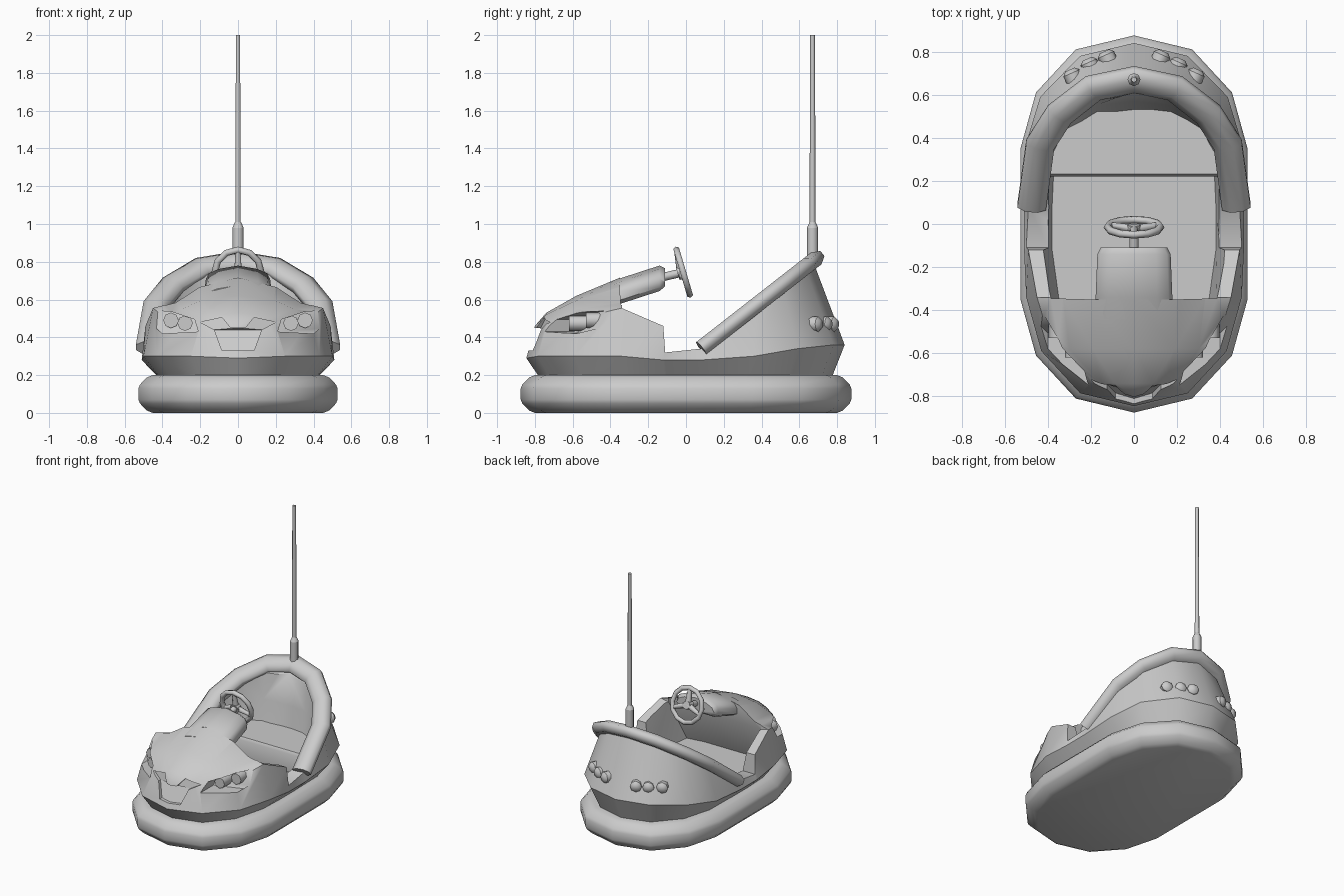
import bpy, bmesh, math
from mathutils import Vector, Matrix

if "Cube" in bpy.data.objects:
    bpy.data.objects.remove(bpy.data.objects["Cube"])

gray = bpy.data.materials.new("plain_gray")
gray.use_nodes = True
gray.diffuse_color = (0.6, 0.6, 0.6, 1)
gray.node_tree.nodes["Principled BSDF"].inputs["Base Color"].default_value = gray.diffuse_color


def activate(ob):
    bpy.ops.object.select_all(action='DESELECT')
    ob.select_set(True)
    bpy.context.view_layer.objects.active = ob


def smooth(ob, angle=40):
    activate(ob)
    bpy.ops.object.shade_smooth_by_angle(angle=math.radians(angle))


def finish(name, bm, angle=40):
    bmesh.ops.remove_doubles(bm, verts=bm.verts, dist=0.0005)
    bmesh.ops.recalc_face_normals(bm, faces=bm.faces)
    mesh = bpy.data.meshes.new(name)
    bm.to_mesh(mesh)
    bm.free()
    ob = bpy.data.objects.new(name, mesh)
    bpy.context.collection.objects.link(ob)
    mesh.materials.append(gray)
    smooth(ob, angle)
    return ob


def add_face(bm, points):
    unique = []
    for p in points:
        if tuple(p) not in unique:
            unique.append(tuple(p))
    if len(unique) > 2:
        bm.faces.new([bm.verts.new(p) for p in unique])


def strip(bm, a, b):
    for i in range(len(a) - 1):
        add_face(bm, (a[i], a[i + 1], b[i + 1], b[i]))


def loft(name, rings, angle=40):
    """Skin closed rings and cap both ends."""
    bm = bmesh.new()
    for a, b in zip(rings, rings[1:]):
        strip(bm, a + a[:1], b + b[:1])
    add_face(bm, rings[0])
    add_face(bm, rings[-1])
    return finish(name, bm, angle)


def rod(name, start, end, r1, r2, sides, angle=50):
    start, end = Vector(start), Vector(end)
    bm = bmesh.new()
    turn = (end - start).to_track_quat('Z', 'Y').to_matrix().to_4x4()
    bmesh.ops.create_cone(bm, cap_ends=True, segments=sides, radius1=r1, radius2=r2,
                          depth=(end - start).length,
                          matrix=Matrix.Translation((start + end) / 2) @ turn)
    return finish(name, bm, angle)


def both_sides(half):
    """Close a half outline by reflecting it in x."""
    return half + [(-p[0], *p[1:]) for p in reversed(half) if p[0] > 0]


def apply_modifier(ob, kind, **settings):
    mod = ob.modifiers.new(kind.title(), kind)
    for key, value in settings.items():
        setattr(mod, key, value)
    activate(ob)
    bpy.ops.object.modifier_move_to_index(modifier=mod.name, index=0)
    bpy.ops.object.modifier_apply(modifier=mod.name)


def carve(ob, cutter):
    cutter.hide_render = True
    apply_modifier(ob, 'BOOLEAN', operation='DIFFERENCE', solver='EXACT', object=cutter)
    bpy.data.objects.remove(cutter)


# Rubber bumper ring with closed underside
outline = both_sides([(0, -.875), (.27, -.81), (.455, -.61), (.527, -.35),
                      (.527, .35), (.455, .61), (.27, .81), (0, .875)])
bumper_rings = []
for inset, z in ((.075, 0), (.045, .012), (.008, .05), (0, .07), (0, .13),
                 (.008, .15), (.045, .188), (.075, .2)):
    bumper_rings.append([(x * (1 - inset / .527), y * (1 - inset / .875), z) for x, y in outline])
loft("bumper", bumper_rings)

# Body solid: belt and shoulder stations run from nose to tail
belt = [(0, -.845, .29), (.25, -.785, .3), (.43, -.59, .3), (.5, -.34, .3), (.51, -.12, .28),
        (.51, -.11, .28), (.51, .08, .28), (.505, .36, .3), (.435, .59, .34), (.25, .78, .36), (0, .84, .36)]
shoulder = [(0, -.8, .46), (.2, -.74, .46), (.38, -.57, .5), (.45, -.34, .555), (.49, -.12, .46),
            (.5, -.11, .32), (.49, .08, .34), (.44, .37, .57), (.345, .51, .68), (.19, .63, .77), (0, .67, .81)]
keel = [(x * .83, y * .92, .19) for x, y, z in belt]
flank = [shoulder[0], (.15, -.74, .495), (.3, -.58, .55), (.33, -.34, .585)]
hood = [shoulder[0], (.09, -.74, .52), (.19, -.58, .595), (.2, -.34, .67)]
ridge = [shoulder[0], (0, -.74, .53), (0, -.58, .62), (0, -.34, .72)]
lid = [(0, -.34, .45)] + [(0, y, z) for x, y, z in shoulder[4:]]
bm = bmesh.new()
strip(bm, [(0, y, z) for x, y, z in keel], keel)
strip(bm, keel, belt)
strip(bm, belt, shoulder)
strip(bm, shoulder[:4], flank)
strip(bm, flank, hood)
strip(bm, hood, ridge)
add_face(bm, (ridge[3], hood[3], flank[3], shoulder[3], lid[0]))
strip(bm, shoulder[3:], lid)
body = finish("body", bm)
apply_modifier(body, 'MIRROR', use_clip=True)

# Cockpit hollow with footwell running under the hood
floor = [(0, -.5), (.2, -.5), (.33, -.48), (.38, -.12), (.38, .08), (.37, .3), (.31, .42), (.17, .49), (0, .49)]
mouth = [(0, -.35), (.2, -.35), (.385, -.345), (.435, -.12), (.465, .08), (.42, .36), (.33, .5), (.18, .61), (0, .65)]
middle = mouth[:4] + [((a + c) / 2, (b + d) / 2) for (a, b), (c, d) in zip(floor[4:], mouth[4:])]
carve(body, loft("cockpit_cutter", [[(x, y, z) for x, y in both_sides(ring)]
                                    for ring, z in ((floor, .23), (middle, .54), (mouth, 1))]))

# Headlamp pockets: flat shelf with a sloping back
eye = [(.21, .43), (.4, .42), (.46, .47), (.42, .54), (.35, .535), (.23, .495)]
for side in (1, -1):
    carve(body, loft("lamp_pocket_cutter", [
        [(side * x, -.95, z) for x, z in eye],
        [(side * x, -.6 + .5 * (x - .21) + .6 * (z - .42), z) for x, z in eye]]))

# Shallow grille recess in the nose
grille = both_sides([(0, .33), (.085, .33), (.125, .44), (.2, .48), (.085, .505), (.04, .45), (0, .45)])
carve(body, loft("grille_cutter", [
    [(x, -.95, z) for x, z in grille],
    [(x, -.81 + .3 * abs(x) + .25 * (z - .33), z) for x, z in grille]]))
smooth(body, 52)

# Dashboard cowl
cowl_rings = []
for y, top, low, width in ((-.44, .675, .56, .185), (-.34, .715, .58, .178), (-.14, .78, .645, .17), (-.11, .765, .67, .155)):
    half = [(0, y, top), (width * .6, y, top - .018), (width * .9, y, top - .04), (width, y, top - .07),
            (width, y, low + .02), (width * .8, y, low), (0, y, low)]
    cowl_rings.append(both_sides(half))
loft("dashboard_cowl", cowl_rings, 50)

# Bench seat
bench = both_sides([(0, .22), (.4, .22), (.4, .32), (.34, .44), (.2, .52), (0, .54)])
loft("bench_seat", [[(x, y + dy, z) for x, y in bench]
                    for z, dy in ((.22, .01), (.37, 0), (.39, .012))])

# Padded rim around the seat back, swept in a tilted plane
half_path = [(.475, .08), (.435, .37), (.345, .51), (.19, .63), (0, .67)]
path = [Vector((x, y, .35 + .78 * (y - .09))) for x, y in both_sides(half_path)]
normal = Vector((0, -.615, .788))
rim_rings = []
for i, p in enumerate(path):
    tangent = path[min(i + 1, len(path) - 1)] - path[max(i - 1, 0)]
    across = tangent.cross(normal).normalized()
    ring = []
    for k in range(8):
        a = math.tau * (k + .5) / 8
        ring.append(tuple(p + across * .072 * math.cos(a) + normal * .045 * math.sin(a)))
    rim_rings.append(ring)
loft("padded_rim", rim_rings, 60)

# Steering wheel, spokes and column
tilt = Matrix.Translation((0, -.015, .745)) @ Matrix.Rotation(math.radians(-73.5), 4, 'X')
wheel_rings = []
for i in range(12):
    a = math.tau * i / 12
    ring = []
    for k in range(6):
        b = math.tau * k / 6
        r = .123 + .018 * math.cos(b)
        ring.append(tuple(tilt @ Vector((r * math.cos(a), r * math.sin(a), .018 * math.sin(b)))))
    wheel_rings.append(ring)
bm = bmesh.new()
for i in range(12):
    a, b = wheel_rings[i], wheel_rings[(i + 1) % 12]
    strip(bm, a + a[:1], b + b[:1])
finish("steering_wheel", bm, 70)
hub = tilt @ Vector((0, 0, -.01))
for degrees in (20, 160, 270):
    a = math.radians(degrees)
    tip = tilt @ Vector((.12 * math.cos(a), .12 * math.sin(a), 0))
    rod("wheel_spoke", hub, tip, .024, .014, 6, 70)
rod("wheel_hub", tilt @ Vector((0, 0, -.03)), tilt @ Vector((0, 0, .012)), .035, .03, 8)
rod("steering_column", (0, -.14, .715), hub, .022, .022, 8)

# Lamps on each side: headlamp pairs and rear triples
for side in (1, -1):
    for x, z, y in ((.355, .49, -.53), (.28, .475, -.62)):
        rod("headlamp", (side * x, y + .11, z), (side * x, y, z), .041, .041, 8)
    for x, y in ((.13, .785), (.21, .75), (.29, .7)):
        out = Vector((side * .4, .9, 0))
        p = Vector((side * x, y, .47))
        rod("tail_lamp", p - out * .08, p, .041, .041, 8)
        rod("tail_lamp_cap", p, p + out * .018, .041, .024, 8, 60)

# Power pole with socket
rod("pole_socket", (0, .67, .8), (0, .67, .98), .03, .03, 8)
rod("pole_collar", (0, .67, .98), (0, .67, 1.01), .03, .016, 8)
rod("pole", (0, .67, .99), (0, .67, 2), .016, .013, 6, 70)
